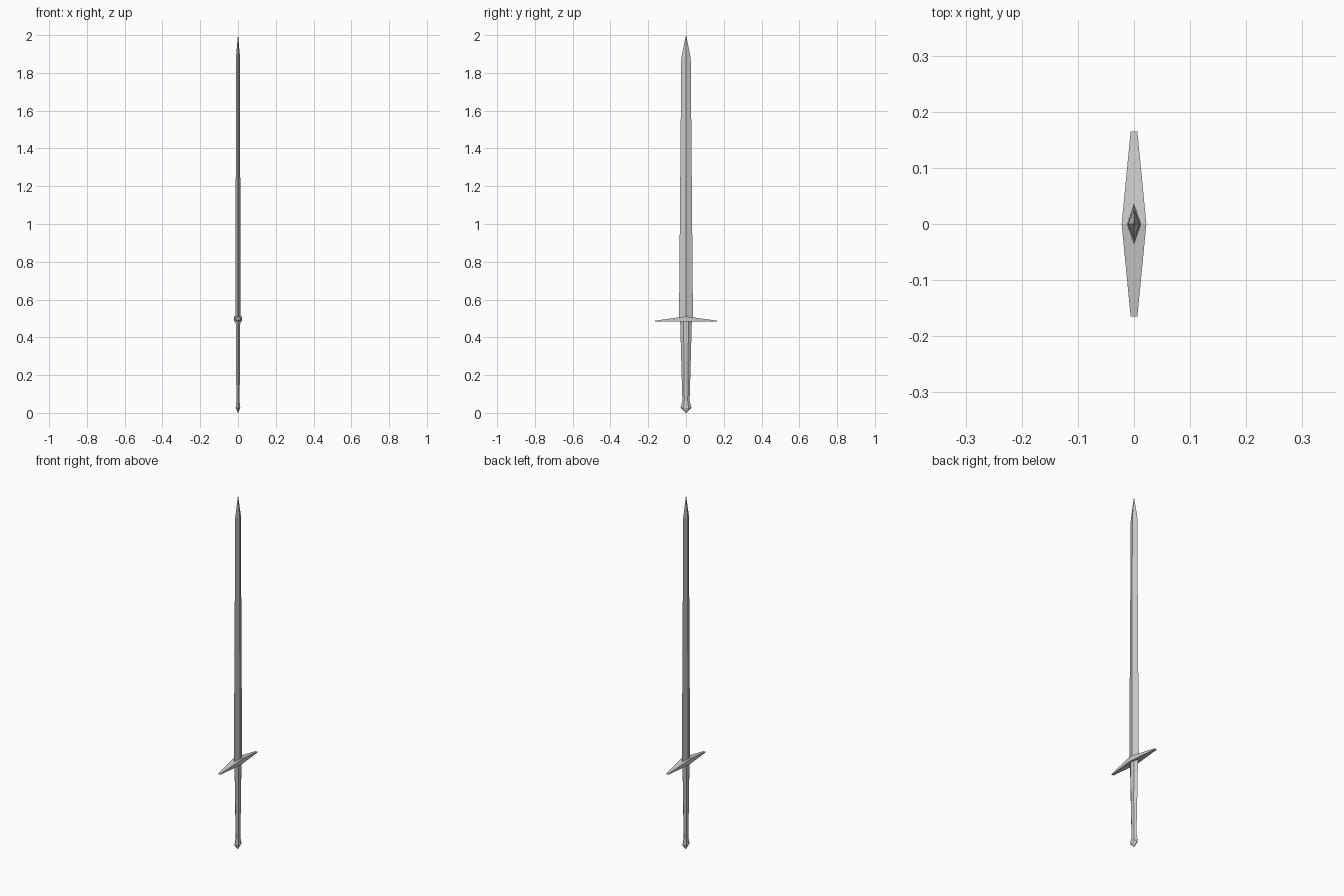
import bpy

if "Cube" in bpy.data.objects:
    bpy.data.objects.remove(bpy.data.objects["Cube"])


def loft(name, rings):
    """Skin a list of equal-length point rings, closing both ends."""
    n = len(rings[0])
    verts = [p for r in rings for p in r]
    faces = [(k * n + i, k * n + (i + 1) % n, (k + 1) * n + (i + 1) % n, (k + 1) * n + i)
             for k in range(len(rings) - 1) for i in range(n)]
    faces += [tuple(reversed(range(n))), tuple(range(len(verts) - n, len(verts)))]
    mesh = bpy.data.meshes.new(name)
    mesh.from_pydata(verts, [], faces)
    mesh.validate()
    obj = bpy.data.objects.new(name, mesh)
    bpy.context.collection.objects.link(obj)
    return obj


def diamond(z, x, y):
    return [(x, 0, z), (0, y, z), (-x, 0, z), (0, -y, z)]


def hexagon(z, x, y, flat):
    return [(x, -flat, z), (x, flat, z), (0, y, z),
            (-x, flat, z), (-x, -flat, z), (0, -y, z)]


# Diamond-section blade with a sharp tip
loft("blade", [diamond(0.49, 0.013, 0.037), diamond(1.88, 0.011, 0.025),
               diamond(2.0, 0.0005, 0.0005)])

# Cross guard: thick in the middle, tapering to both ends
guard = []
for y, x, top in [(-0.165, 0.006, 0.488), (0, 0.022, 0.511), (0.165, 0.006, 0.488)]:
    guard.append([(-x, y, 0.483), (-x, y, top), (x, y, top), (x, y, 0.483)])
loft("cross_guard", guard)

# Faceted grip, narrowing downward
loft("grip", [hexagon(0.06, 0.008, 0.019, 0.009), hexagon(0.27, 0.011, 0.025, 0.011),
              hexagon(0.49, 0.012, 0.031, 0.013)])

# Flared pommel with a blunt point
loft("pommel", [hexagon(0.0, 0.001, 0.002, 0.001), hexagon(0.027, 0.012, 0.029, 0.013),
                hexagon(0.065, 0.008, 0.019, 0.009)])
